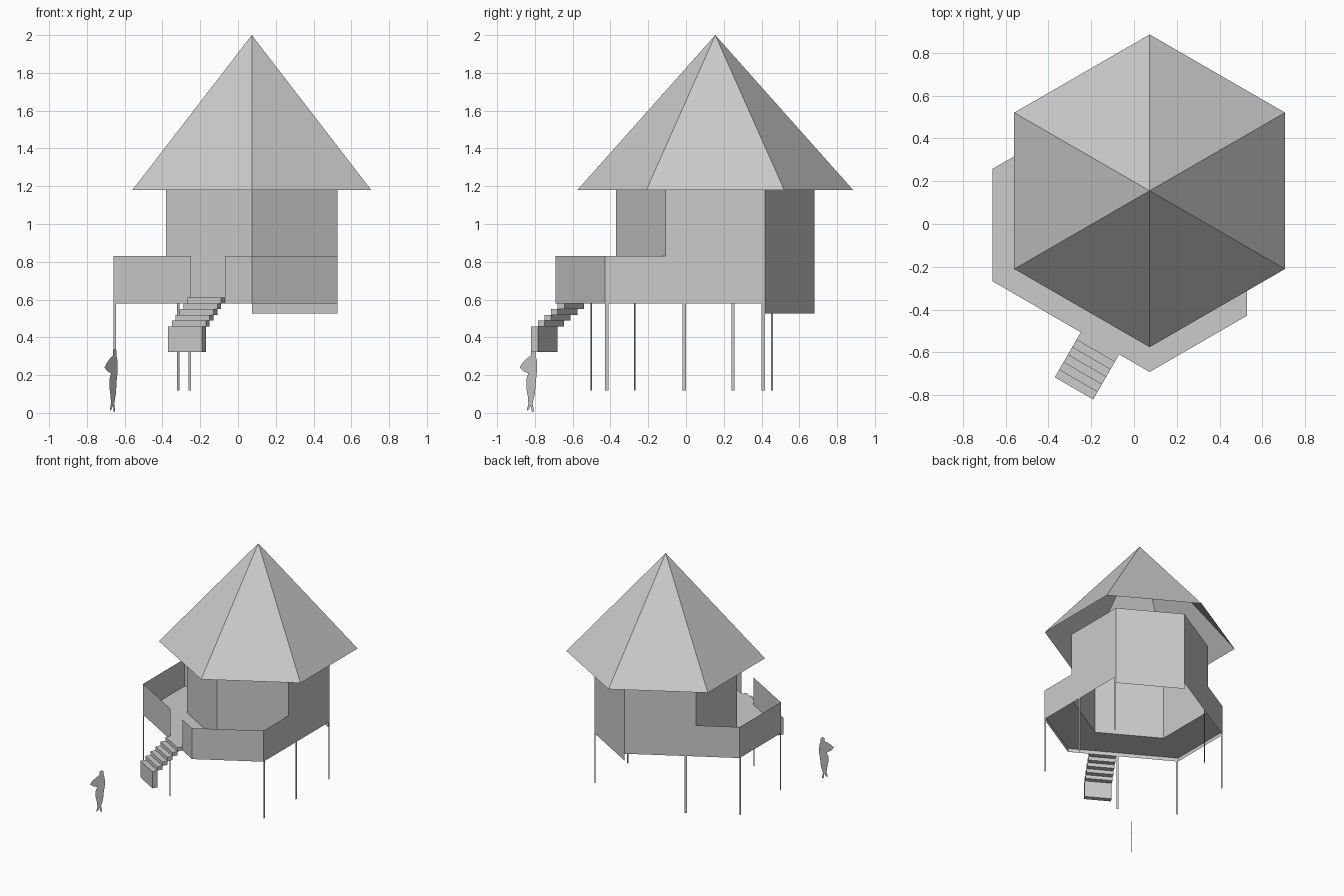
import bpy
from math import sin, cos, radians
from mathutils import Vector

cube = bpy.data.objects.get("Cube")
if cube:
    bpy.data.objects.remove(cube)

grey = bpy.data.materials.new("light_grey")
grey.use_nodes = True
grey.diffuse_color = (0.6, 0.6, 0.6, 1)
grey.node_tree.nodes["Principled BSDF"].inputs["Base Color"].default_value = (0.6, 0.6, 0.6, 1)


def add(name, verts, faces):
    mesh = bpy.data.meshes.new(name)
    mesh.from_pydata([tuple(v) for v in verts], [], faces)
    mesh.materials.append(grey)
    obj = bpy.data.objects.new(name, mesh)
    bpy.context.collection.objects.link(obj)
    return obj


def sheet(name, path, low, high):
    """Thin upright wall along a counterclockwise path, facing outward."""
    n = len(path)
    verts = [(p[0], p[1], z) for z in (low, high) for p in path]
    return add(name, verts, [(i, i + 1, n + i + 1, n + i) for i in range(n - 1)])


def hexagon(radius):
    return [CENTRE + radius * Vector((cos(radians(a)), sin(radians(a))))
            for a in range(-90, 270, 60)]


CENTRE = Vector((0.073, 0.155))
FLOOR, UNDER, RAIL, EAVE = 0.61, 0.58, 0.83, 1.18

# Roof: open six-sided cone
eaves = [(p.x, p.y, EAVE) for p in hexagon(0.73)]
add("roof", eaves + [(CENTRE.x, CENTRE.y, 2)],
    [(i, (i + 1) % 6, 6) for i in range(6)])

# Hut walls, in order from the front corner
front, right_front, right_back, back, left_back, left_front = hut = hexagon(0.525)
names = ["front_left_wall", "right_side_wall", "back_left_wall",
         "back_right_wall", "right_wall", "front_right_wall"]
names = ["front_wall_a", "side_wall_a", "back_wall_a",
         "back_wall_b", "side_wall_b", "front_wall_b"]
bottoms = [FLOOR, UNDER, 0.525, UNDER, FLOOR, FLOOR]
for i, (name, bottom) in enumerate(zip(names, bottoms)):
    sheet(name, [hut[i], hut[(i + 1) % 6]], bottom, EAVE)

# Deck around three sides of the hut
deck_back = Vector((-0.66, 0.258))
deck_side = Vector((-0.66, -0.268))
deck_front = Vector((0.073, -0.691))
deck_end = Vector((right_front.x, -0.428))
along = (deck_front - deck_side).normalized()
outward = Vector((along.y, -along.x))
gate_a = deck_side + along * 0.475
gate_b = deck_side + along * 0.682
outline = [left_back, deck_back, deck_side, deck_front, deck_end,
           right_front, front, left_front]
add("deck_floor", [(p.x, p.y, FLOOR) for p in outline], [tuple(range(len(outline)))])

# Parapets either side of the stair opening
sheet("parapet_a", [left_back, deck_back, deck_side, gate_a], UNDER, RAIL)
sheet("parapet_b", [gate_b, deck_front, deck_end, right_front], UNDER, RAIL)
sheet("gate_sill", [gate_a, gate_b], UNDER, FLOOR)

# Stairs: separate treads, the lowest one deeper
TREAD, RISE, STEPS = 0.0405, 0.0305, 6
for i in range(STEPS):
    top = FLOOR - RISE * i
    low = 0.322 if i == STEPS - 1 else top - RISE
    inner, outer = outward * TREAD * i, outward * TREAD * (i + 1)
    corners = [gate_a + inner, gate_a + outer, gate_b + outer, gate_b + inner]
    verts = [(p.x, p.y, z) for z in (low, top) for p in corners]
    add("stair_step_%d" % (i + 1), verts,
        [(3, 2, 1, 0), (4, 5, 6, 7)] +
        [(k, (k + 1) % 4, 4 + (k + 1) % 4, 4 + k) for k in range(4)])

# Flat posts lying in the planes of the walls above them
WIDTH, FOOT = 0.017, 0.118
up = Vector((0, 1))
back_line = (deck_back - left_back).normalized()
middle = Vector((right_front.x, -0.018))
posts = [(deck_end, up), (middle, up), (right_back, -up), (deck_back, -up),
         (deck_side, along), (gate_a, -along),
         (left_back.lerp(back, 0.16), back_line)]
for i, (start, direction) in enumerate(posts):
    sheet("post_%d" % (i + 1), [start, start + direction * WIDTH], FOOT, UNDER)

# Standing scale figure: flat silhouette (offset, height)
profile = [(.019, .34), (.035, .33), (.035, .305), (.044, .28), (.046, .22),
           (.038, .17), (.031, .1), (.016, .05), (.025, .01), (.012, .005),
           (.006, .04), (-.006, .02), (-.022, .012), (-.012, .05),
           (-.016, .09), (-.025, .13), (-.025, .18), (-.012, .21),
           (-.044, .22), (-.069, .24), (-.05, .265), (-.019, .29),
           (.006, .305), (.004, .33)]
add("standing_figure", [(-0.665 + 0.6 * u, -0.825 + 0.8 * u, z) for u, z in profile],
    [tuple(range(len(profile)))])
